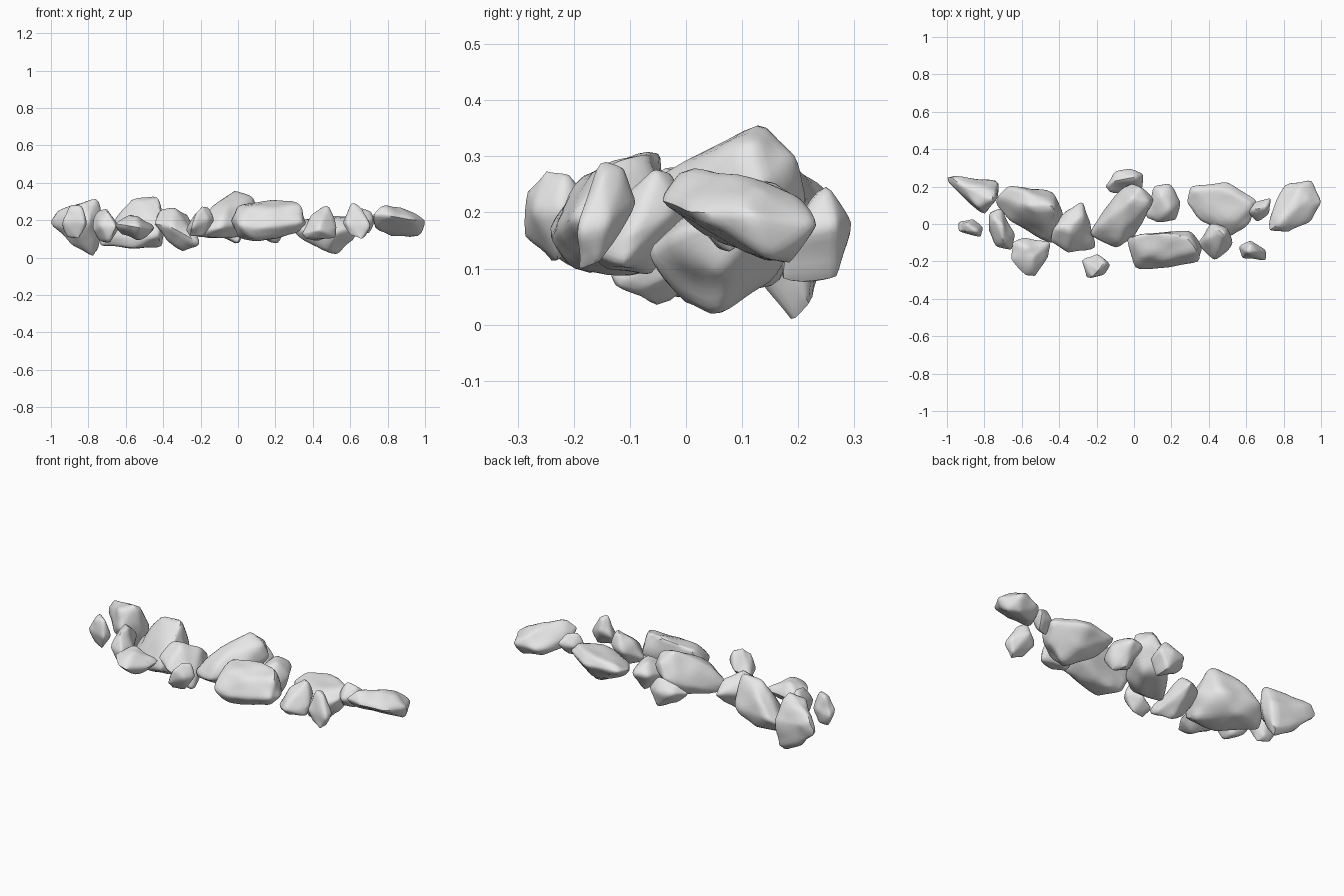
import bpy
import bmesh
from mathutils import Vector, noise

default_cube = bpy.data.objects.get("Cube")
if default_cube:
    bpy.data.objects.remove(default_cube, do_unlink=True)

# One plain stone colour
stone = bpy.data.materials.new("light grey stone")
stone.use_nodes = True
stone_colour = (0.8, 0.8, 0.8, 1)
stone.diffuse_color = stone_colour
stone.node_tree.nodes["Principled BSDF"].inputs["Base Color"].default_value = stone_colour


def rock(name, rim, crest, keel, bumps=0.01):
    """Worn boulder: hull round a rim, crest and keel given in hundredths of a unit."""
    bm = bmesh.new()
    corners = [Vector(point) / 100 for point in rim + crest + keel]
    middle = sum(corners, Vector()) / len(corners)
    for corner in corners:
        bm.verts.new(middle + (corner - middle) * 1.06)
    hull = bmesh.ops.convex_hull(bm, input=bm.verts[:])
    spare = {item for item in hull["geom_interior"] + hull["geom_unused"]
             if isinstance(item, bmesh.types.BMVert)}
    bmesh.ops.delete(bm, geom=list(spare), context="VERTS")

    # Wear down the corners, then roughen the faces
    bmesh.ops.subdivide_edges(bm, edges=bm.edges[:], cuts=5, use_grid_fill=True)
    for worn in range(2):
        bmesh.ops.smooth_vert(bm, verts=bm.verts[:], factor=0.5,
                              use_axis_x=True, use_axis_y=True, use_axis_z=True)
    bm.normal_update()
    shifts = [vert.normal * noise.noise(vert.co * 12) * bumps for vert in bm.verts]
    for vert, shift in zip(bm.verts, shifts):
        vert.co += shift
    bmesh.ops.recalc_face_normals(bm, faces=bm.faces[:])

    mesh = bpy.data.meshes.new(name)
    bm.to_mesh(mesh)
    bm.free()
    mesh.materials.append(stone)
    body = bpy.data.objects.new(name, mesh)
    bpy.context.collection.objects.link(body)
    bpy.ops.object.select_all(action="DESELECT")
    body.select_set(True)
    bpy.context.view_layer.objects.active = body
    bpy.ops.object.shade_smooth_by_angle(angle=0.8)


# Rocks at the right end
rock("right_end_slab",
     rim=[(-101, 25, 19), (-73, 23, 18), (-73, 14, 20), (-80, 5, 19), (-88, 11, 14)],
     crest=[(-98, 25, 23), (-91, 20, 27), (-75, 17, 29), (-76, 13, 31), (-83, 9, 28)],
     keel=[(-77, 19, 0), (-75, 22, 3), (-88, 20, 8)])
rock("right_end_pebble",
     rim=[(-94, 1, 18), (-86, 3, 20), (-81, -2, 18), (-82, -7, 18), (-94, -4, 20)],
     crest=[(-89, 0, 28), (-84, -4, 27), (-90, -4, 26)],
     keel=[(-91, -1, 11), (-85, -4, 10), (-86, 1, 12)])
rock("right_upright_stone",
     rim=[(-78, -4, 15), (-77, 6, 18), (-71, 8, 18), (-64, -6, 16), (-65, -14, 17), (-74, -12, 17)],
     crest=[(-75, 3, 25), (-70, -1, 26), (-70, -9, 25)],
     keel=[(-75, 0, 10), (-68, -4, 8), (-69, -11, 9)])

# Right cluster
rock("right_boulder",
     rim=[(-72, 14, 12), (-66, 20, 16), (-43, 17, 15), (-39, 6, 18), (-43, -11, 12), (-65, 1, 12)],
     crest=[(-60, 18, 24), (-56, 9, 32), (-44, 10, 33), (-42, 2, 25)],
     keel=[(-73, 11, 7), (-56, -3, 5), (-41, 0, 6), (-56, 16, 7)])
rock("right_front_stone",
     rim=[(-65, -10, 18), (-58, -7, 16), (-45, -10, 16), (-46, -17, 15), (-53, -28, 16),
          (-58, -28, 17), (-66, -19, 18)],
     crest=[(-57, -13, 23), (-54, -18, 23)],
     keel=[(-62, -14, 12), (-53, -17, 9)])
rock("right_middle_boulder",
     rim=[(-44, -9, 18), (-42, 1, 18), (-28, 13, 16), (-24, 2, 15), (-21, -13, 8), (-35, -16, 16)],
     crest=[(-41, -2, 26), (-34, -4, 27), (-28, 4, 23)],
     keel=[(-37, -6, 8), (-30, -5, 3), (-22, -8, 6)])
rock("right_front_pebble",
     rim=[(-28, -19, 15), (-20, -16, 18), (-13, -22, 20), (-16, -27, 20), (-25, -29, 16)],
     crest=[(-16, -21, 27), (-19, -25, 28), (-22, -28, 24)],
     keel=[(-26, -24, 11), (-18, -23, 11)])

# Middle cluster
rock("centre_boulder",
     rim=[(-24, -5, 15), (-7, 19, 20), (-1, 21, 22), (11, 13, 24), (0, -6, 18), (-9, -12, 16)],
     crest=[(-2, 13, 36), (3, 19, 30), (-14, 3, 28), (8, 11, 32), (-7, -7, 25)],
     keel=[(-23, -4, 11), (-8, -6, 11), (3, 10, 11), (-4, 15, 12)])
rock("centre_back_stone",
     rim=[(-15, 20, 17), (-10, 28, 18), (-2, 29, 18), (5, 27, 18), (4, 18, 16), (-12, 17, 15)],
     crest=[(-10, 23, 22), (0, 25, 25)],
     keel=[(-9, 22, 11), (0, 27, 8), (0, 17, 8)])
rock("centre_side_stone",
     rim=[(6, 4, 17), (11, 20, 20), (19, 22, 20), (25, 12, 18), (22, 2, 16), (12, 1, 18)],
     crest=[(14, 15, 26), (19, 8, 26)],
     keel=[(11, 8, 12), (22, 8, 7), (17, 14, 9)])
rock("centre_front_block",
     rim=[(-3, -7, 20), (1, -24, 18), (12, -24, 16), (34, -20, 19), (36, -13, 18), (31, -4, 18)],
     crest=[(0, -6, 28), (5, -18, 26), (28, -7, 31), (33, -15, 27), (20, -5, 30), (22, -18, 26)],
     keel=[(1, -9, 11), (8, -20, 10), (12, -8, 9), (30, -16, 13)])

# Left cluster
rock("left_boulder",
     rim=[(28, 11, 16), (31, 20, 17), (50, 22, 17), (65, 13, 18), (62, 1, 17), (51, -7, 13), (36, 2, 15)],
     crest=[(33, 17, 20), (46, 19, 21), (62, 11, 22), (53, 1, 21)],
     keel=[(36, 8, 9), (53, 6, 2), (48, 0, 4), (61, 6, 9), (48, 15, 7)])
rock("left_front_stone",
     rim=[(34, -10, 13), (41, 0, 18), (50, -2, 20), (53, -10, 16), (43, -20, 15)],
     crest=[(48, -6, 28), (39, -8, 22), (45, -3, 27)],
     keel=[(36, -11, 11), (52, -11, 11), (43, -14, 10), (43, -6, 9)])
rock("left_small_stone",
     rim=[(60, 6, 18), (65, 12, 20), (73, 14, 20), (72, 6, 20), (66, 1, 19)],
     crest=[(65, 8, 27), (71, 9, 25)],
     keel=[(64, 6, 13), (70, 8, 13)])
rock("left_upright_pebble",
     rim=[(56, -12, 18), (62, -9, 22), (70, -14, 18), (70, -19, 17), (58, -18, 19)],
     crest=[(61, -15, 29), (62, -11, 28), (66, -15, 26)],
     keel=[(66, -19, 10), (60, -17, 12), (68, -15, 11)])
rock("left_end_slab",
     rim=[(73, -3, 23), (75, 9, 20), (81, 21, 17), (95, 23, 18), (100, 11, 20), (94, 1, 20), (83, -4, 22)],
     crest=[(77, 0, 28), (86, 8, 27), (93, 13, 24), (88, 20, 23)],
     keel=[(74, 5, 15), (82, 14, 12), (92, 18, 11), (97, 14, 12)])
